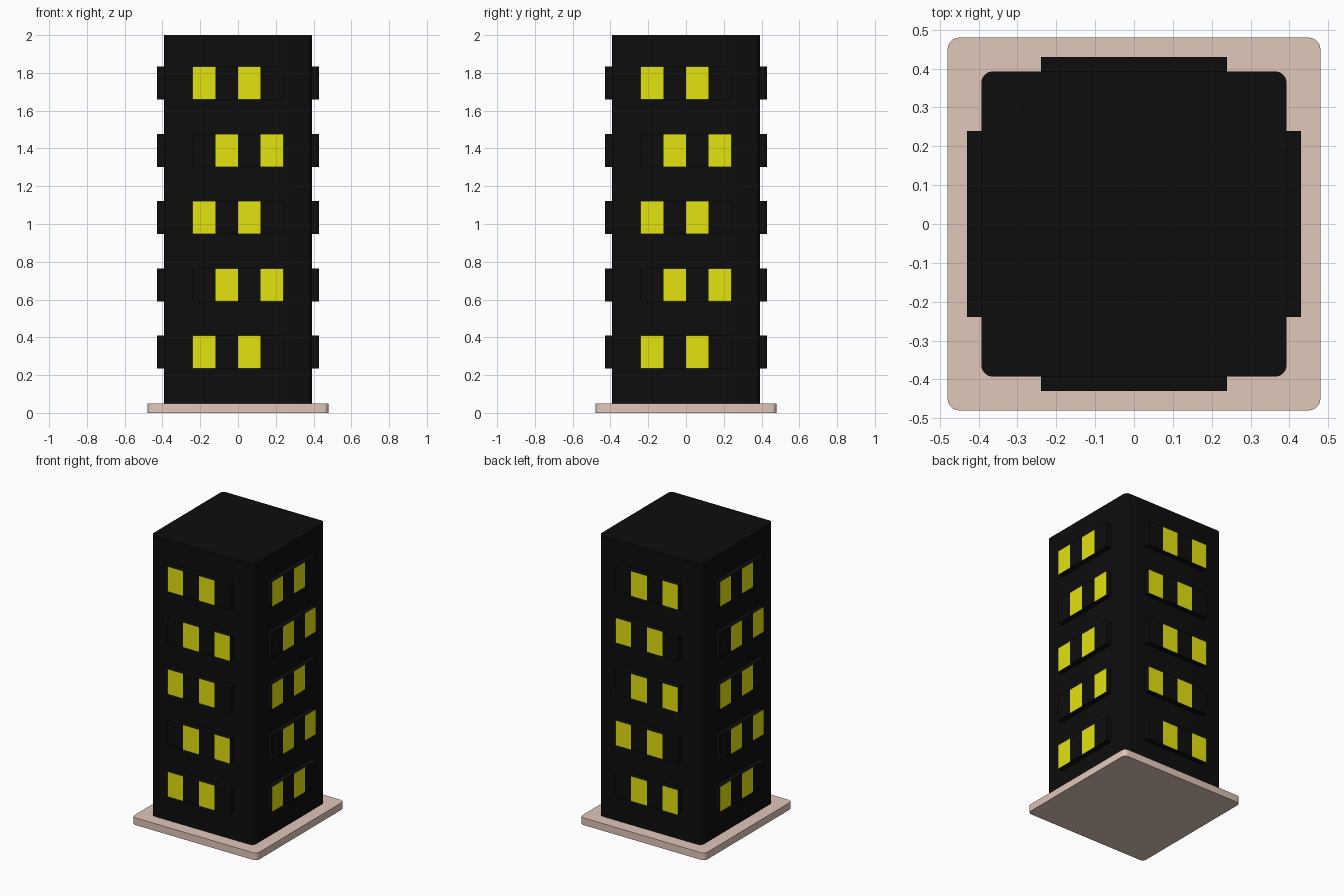
import bpy
import bmesh
from math import radians
from mathutils import Matrix

cube = bpy.data.objects.get("Cube")
if cube:
    bpy.data.objects.remove(cube, do_unlink=True)


def material(name, rgb):
    mat = bpy.data.materials.new(name)
    mat.use_nodes = True
    color = (*rgb, 1)
    mat.diffuse_color = color
    bsdf = next(n for n in mat.node_tree.nodes if n.type == 'BSDF_PRINCIPLED')
    bsdf.inputs["Base Color"].default_value = color
    return mat


BLACK = material("black_wall", (0.004, 0.004, 0.004))
YELLOW = material("lit_yellow", (0.76, 0.76, 0.005))
STONE = material("pale_stone", (0.75, 0.57, 0.49))


def add_object(name, bm, mats):
    mesh = bpy.data.meshes.new(name)
    bm.to_mesh(mesh)
    bm.free()
    for mat in mats:
        mesh.materials.append(mat)
    obj = bpy.data.objects.new(name, mesh)
    bpy.context.collection.objects.link(obj)
    return obj


def rounded_block(name, half, z0, z1, radius, mat):
    """Square block whose upright corners are rounded."""
    bm = bmesh.new()
    bmesh.ops.create_cube(bm, size=1)
    bmesh.ops.scale(bm, vec=(2 * half, 2 * half, z1 - z0), verts=bm.verts)
    bmesh.ops.translate(bm, vec=(0, 0, (z0 + z1) / 2), verts=bm.verts)
    upright = [e for e in bm.edges
               if abs(e.verts[0].co.z - e.verts[1].co.z) > 0.01]
    bmesh.ops.bevel(bm, geom=upright, offset=radius, segments=5,
                    profile=0.5, affect='EDGES')
    obj = add_object(name, bm, [mat])
    bpy.context.view_layer.objects.active = obj
    obj.select_set(True)
    bpy.ops.object.shade_smooth_by_angle(angle=radians(30))
    obj.select_set(False)


# Base slab and tower
rounded_block("base_slab", 0.48, 0, 0.05, 0.03, STONE)
rounded_block("tower", 0.393, 0.05, 2, 0.03, BLACK)

# Window bands: four panes each, every second pane lit
PANE, HEIGHT, PITCH, FIRST = 0.12, 0.175, 0.356, 0.234
INNER, OUTER = 0.38, 0.43


def window_band(name, angle, row, first_lit):
    bm = bmesh.new()
    bmesh.ops.create_cube(bm, size=1)
    bmesh.ops.scale(bm, vec=(4 * PANE, OUTER - INNER, HEIGHT), verts=bm.verts)
    z = FIRST + row * PITCH + HEIGHT / 2
    bmesh.ops.translate(bm, vec=(0, -(INNER + OUTER) / 2, z), verts=bm.verts)
    for x in (-PANE, 0, PANE):
        bmesh.ops.bisect_plane(bm, geom=bm.verts[:] + bm.edges[:] + bm.faces[:],
                               plane_co=(x, 0, 0), plane_no=(1, 0, 0))
    bm.normal_update()
    for face in bm.faces:
        column = int((face.calc_center_median().x + 2 * PANE) // PANE)
        if face.normal.y < -0.9 and column % 2 == first_lit:
            face.material_index = 1
    bm.transform(Matrix.Rotation(radians(angle), 4, 'Z'))
    add_object(name, bm, [BLACK, YELLOW])


# The back starts on the opposite pane, so it lines up with the front
for side, angle, shift in (("front", 0, 0), ("left", 90, 0),
                           ("back", 180, 1), ("right", 270, 0)):
    for row in range(5):
        window_band(f"{side}_windows_{row + 1}", angle, row, (row + shift) % 2)
